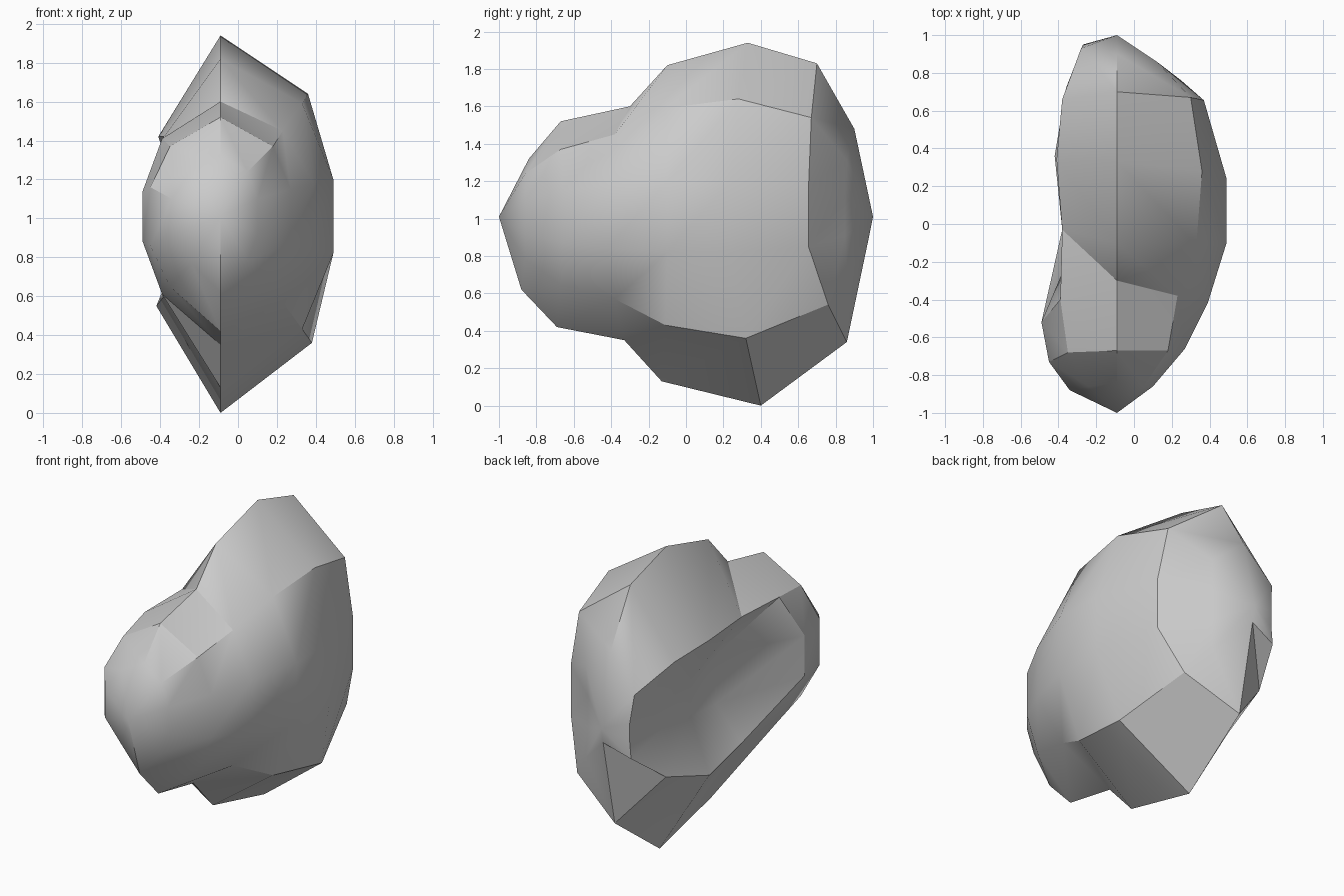
import bpy
import bmesh
from math import radians

cube = bpy.data.objects.get("Cube")
if cube:
    bpy.data.objects.remove(cube, do_unlink=True)

MID_X, MID_Z = -0.09, 1.01

# Crest and keel in the middle plane (y, z), from nose to tail
crest = [(-.84, 1.32), (-.67, 1.52), (-.3, 1.6), (-.1, 1.82), (.33, 1.94), (.7, 1.83), (.9, 1.48)]
keel = [(-.88, .62), (-.69, .42), (-.33, .35), (-.13, .13), (.4, 0), (.86, .34), (.98, .91)]

# Shoulders (x, y, height above the middle), mirrored downwards
right_shoulder = [(.05, -.86, .23), (.18, -.67, .36), (.23, -.38, .44), (.33, -.11, .58),
                  (.36, .28, .63), (.3, .67, .53), (.12, .86, .3)]
left_shoulder = [(-.24, -.86, .24), (-.35, -.68, .36), (-.39, -.4, .4), (-.38, -.03, .41),
                 (-.41, .34, .41), (-.38, .66, .38), (-.28, .93, .24)]

# Flanks (x, y, height): full on one side, dented on the other
right_flank = [(.1, -.86, .09), (.27, -.66, .14), (.39, -.42, .17), (.49, -.1, .19),
               (.49, .24, .19), (.37, .655, .16), (.11, .85, .1)]
left_flank = [(-.34, -.88, .09), (-.45, -.73, .15), (-.49, -.52, .13), (-.25, .05, .16),
              (-.28, .35, .12), (-.285, .59, .07), (-.26, .95, .06)]


def middle(points):
    return [(MID_X, y, z) for y, z in points]


def sideline(points, side):
    return [(x, y, MID_Z + side * h) for x, y, h in points]


# Lower shoulders sweep further back towards the tail
lower_right = sideline(right_shoulder, -1)
lower_right[4:6] = [(.38, .32, .36), (.25, .76, .54)]
lower_left = sideline(left_shoulder, -1)
lower_left[4:] = [(-.42, .36, .55), (-.36, .72, .66), (-.27, .95, .84)]

# Meridians in order around the long axis
meridians = [
    middle(crest), sideline(right_shoulder, 1), sideline(right_flank, 1),
    sideline(right_flank, -1), lower_right, middle(keel),
    lower_left, sideline(left_flank, -1),
    sideline(left_flank, 1), sideline(left_shoulder, 1),
]

# Skin the stone between the two poles
bm = bmesh.new()
nose = bm.verts.new((MID_X, -1, MID_Z))
tail = bm.verts.new((MID_X, 1, MID_Z))
lines = [[bm.verts.new(p) for p in m] for m in meridians]
for i, a in enumerate(lines):
    b = lines[(i + 1) % len(lines)]
    bm.faces.new((nose, b[0], a[0]))
    bm.faces.new((tail, a[-1], b[-1]))
    for j in range(len(a) - 1):
        # Each panel is split along the same diagonal
        bm.faces.new((a[j], b[j], a[j + 1]))
        bm.faces.new((b[j], b[j + 1], a[j + 1]))
bmesh.ops.recalc_face_normals(bm, faces=bm.faces[:])

mesh = bpy.data.meshes.new("hollow_stone")
bm.to_mesh(mesh)
bm.free()
stone = bpy.data.objects.new("hollow_stone", mesh)
bpy.context.collection.objects.link(stone)

# Plain stone colour
grey = bpy.data.materials.new("stone_grey")
grey.use_nodes = True
colour = (.6, .6, .6, 1)
grey.diffuse_color = colour
grey.node_tree.nodes["Principled BSDF"].inputs["Base Color"].default_value = colour
mesh.materials.append(grey)

# Smooth shading with crisp ridges
bpy.ops.object.select_all(action='DESELECT')
stone.select_set(True)
bpy.context.view_layer.objects.active = stone
bpy.ops.object.shade_smooth_by_angle(angle=radians(30))
